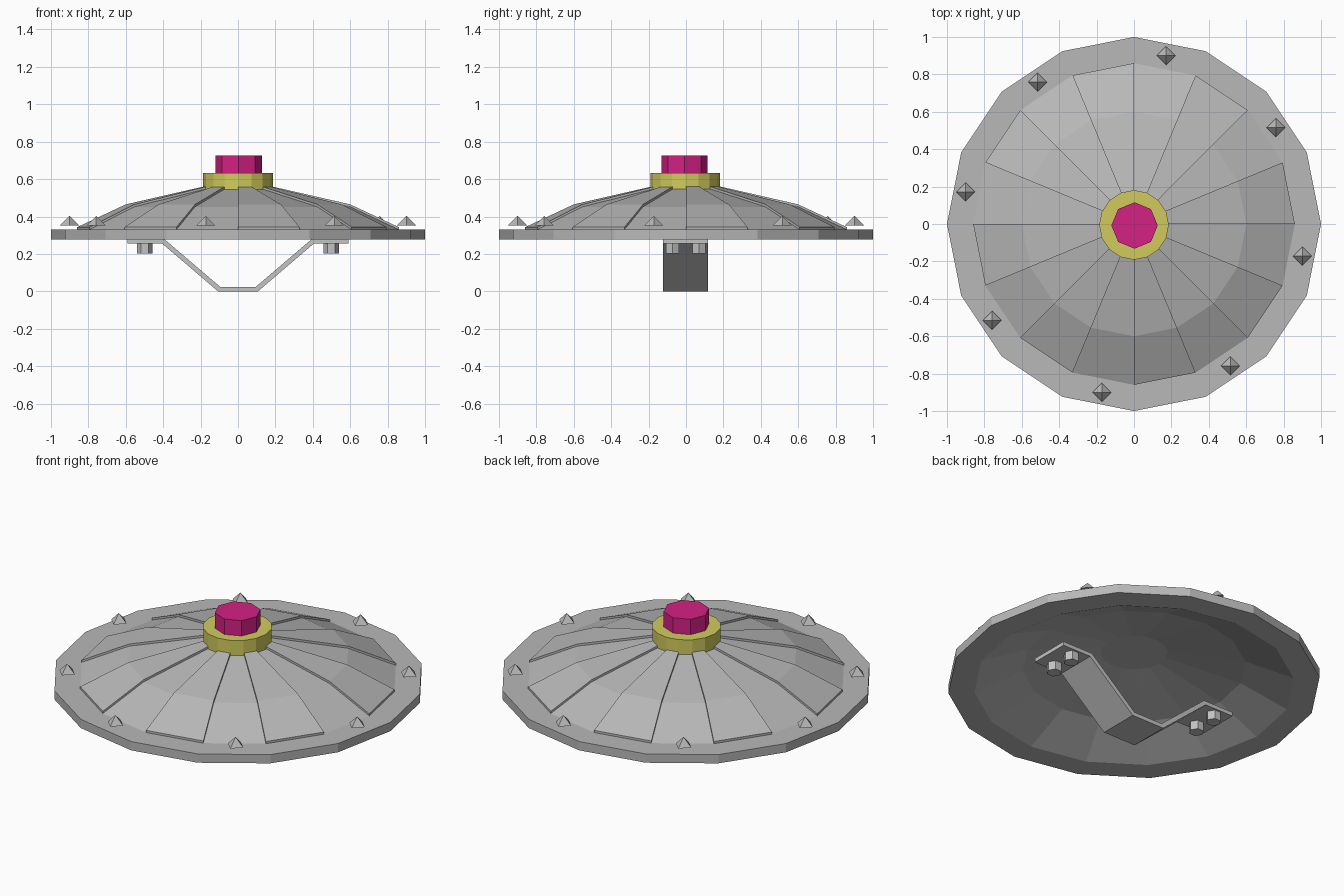
import bpy, bmesh, math
from mathutils import Matrix, Vector

cube = bpy.data.objects.get("Cube")
if cube:
    bpy.data.objects.remove(cube, do_unlink=True)


def material(name, rgb):
    m = bpy.data.materials.new(name)
    m.use_nodes = True
    m.diffuse_color = (*rgb, 1)
    m.node_tree.nodes["Principled BSDF"].inputs["Base Color"].default_value = (*rgb, 1)
    return m


STEEL = material("steel grey", (0.48, 0.48, 0.48))
LIGHT = material("light steel", (0.55, 0.55, 0.55))
YELLOW = material("mustard yellow", (0.64, 0.60, 0.11))
PINK = material("magenta", (0.66, 0.015, 0.23))

SIDES = 16
STEP = math.tau / SIDES


def finish(name, bm, mat):
    bmesh.ops.recalc_face_normals(bm, faces=bm.faces)
    mesh = bpy.data.meshes.new(name)
    bm.to_mesh(mesh)
    bm.free()
    mesh.materials.append(mat)
    ob = bpy.data.objects.new(name, mesh)
    bpy.context.collection.objects.link(ob)
    return ob


def cone(name, mat, sides, r1, r2, x, y, z0, z1):
    bm = bmesh.new()
    place = Matrix.Translation((x, y, (z0 + z1) / 2))
    bmesh.ops.create_cone(bm, cap_ends=True, segments=sides, radius1=r1,
                          radius2=r2, depth=z1 - z0, matrix=place)
    bmesh.ops.remove_doubles(bm, verts=bm.verts, dist=1e-5)
    return finish(name, bm, mat)


def bridge(bm, loops, closed_path):
    """Quads between successive closed point loops, capped when the path is open."""
    rings = [[bm.verts.new(p) for p in loop] for loop in loops]
    n = len(rings[0])
    pairs = list(zip(rings, rings[1:]))
    if closed_path:
        pairs.append((rings[-1], rings[0]))
    for a, b in pairs:
        for i in range(n):
            j = (i + 1) % n
            bm.faces.new((a[i], a[j], b[j], b[i]))
    if not closed_path:
        bm.faces.new(rings[0])
        bm.faces.new(rings[-1])


def polar(r, a, z):
    return Vector((r * math.cos(a), r * math.sin(a), z))


# Hollow sixteen-sided shell with a flat rim
dome = [(0.18, 0.548), (0.6, 0.452), (0.86, 0.33)]
under = [(0.86, 0.278), (0.6, 0.395), (0.18, 0.48)]
profile = [(0, 0.548)] + dome + [(1, 0.33), (1, 0.278)] + under + [(0, 0.48)]
bm = bmesh.new()
verts = [bm.verts.new((r, 0, z)) for r, z in profile]
edges = [bm.edges.new(pair) for pair in zip(verts, verts[1:])]
bmesh.ops.spin(bm, geom=verts + edges, cent=(0, 0, 0), axis=(0, 0, 1),
               angle=math.tau, steps=SIDES)
bmesh.ops.remove_doubles(bm, verts=bm.verts, dist=1e-4)
finish("shield_shell", bm, STEEL)

# Raised plates on every other sector, studs beside the plain ones
for k in range(SIDES // 2):
    start = 2 * k * STEP
    bm = bmesh.new()
    loops = []
    for r, z in dome:
        loops.append([polar(r, start, z - 0.005), polar(r, start + STEP, z - 0.005),
                      polar(r, start + STEP, z + 0.013), polar(r, start, z + 0.013)])
    bridge(bm, loops, False)
    finish(f"raised_plate_{k + 1}", bm, STEEL)

    p = polar(0.917, start + 1.52 * STEP, 0)
    cone(f"rim_stud_{k + 1}", STEEL, 4, 0.05, 0, p.x, p.y, 0.353, 0.403)

# Central boss
cone("boss_collar", YELLOW, SIDES, 0.186, 0.186, 0, -0.005, 0.545, 0.634)
cone("boss_cap", PINK, 8, 0.124, 0.124, 0.003, -0.008, 0.63, 0.725)

# Bent hand strap: lower and upper edge of each bend
half = [((0.107, 0), (0.095, 0.024)),
        ((0.405, 0.255), (0.393, 0.278)),
        ((0.592, 0.255), (0.592, 0.278))]
path = [((-a[0], a[1]), (-b[0], b[1])) for a, b in reversed(half)] + half
front, back = -0.123, 0.117
bm = bmesh.new()
bridge(bm, [[(a[0], front, a[1]), (a[0], back, a[1]),
             (b[0], back, b[1]), (b[0], front, b[1])] for a, b in path], False)
finish("hand_strap", bm, LIGHT)

# Hexagonal bolts at both strap ends
for side, sx in (("left", 1), ("right", -1)):
    for place, y in (("front", -0.072), ("back", 0.07)):
        bolt = cone(f"{side}_{place}_bolt", LIGHT, 6, 0.041, 0.041, 0, 0, 0.203, 0.257)
        bolt.data.transform(Matrix.Rotation(math.pi / 2, 4, "Z"))
        bolt.data.transform(Matrix.Translation((sx * 0.498, y, 0)))
